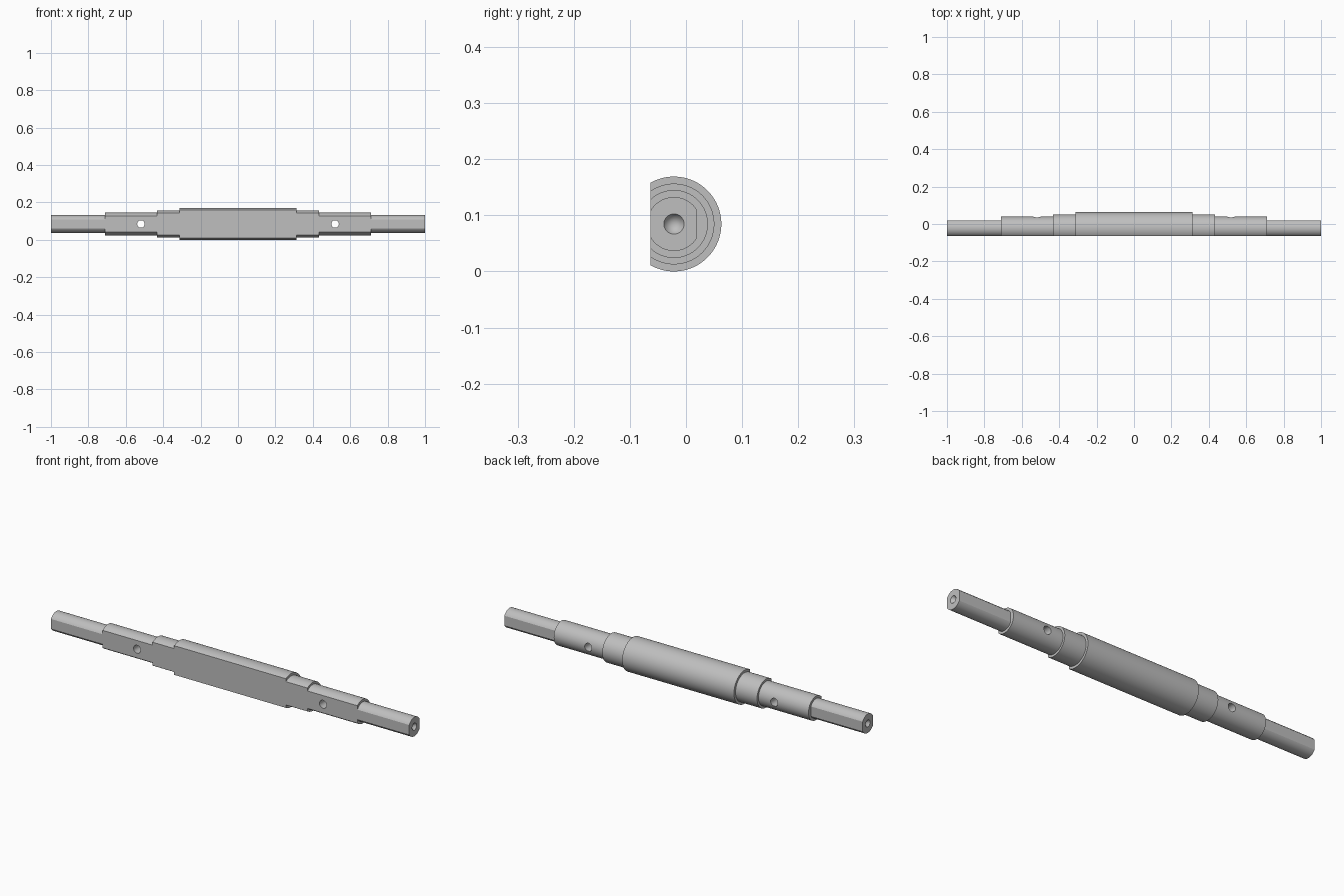
import bpy, bmesh, math
from mathutils import Matrix, Vector

cube = bpy.data.objects.get("Cube")
if cube:
    bpy.data.objects.remove(cube, do_unlink=True)

AXIS = Vector((0, -0.0215, 0.0845))   # shaft centre line
FLAT = 0.0415                         # distance of the flats from the centre line
END = 0.711                           # where the thin ends begin

steel = bpy.data.materials.new("steel_grey")
steel.use_nodes = True
colour = (0.52, 0.52, 0.52, 1)
steel.diffuse_color = colour
steel.node_tree.nodes["Principled BSDF"].inputs["Base Color"].default_value = colour


def make_object(name, bm):
    mesh = bpy.data.meshes.new(name)
    bmesh.ops.recalc_face_normals(bm, faces=bm.faces)
    bm.to_mesh(mesh)
    bm.free()
    mesh.materials.append(steel)
    obj = bpy.data.objects.new(name, mesh)
    bpy.context.collection.objects.link(obj)
    return obj


def box(name, low, high):
    bm = bmesh.new()
    size, mid = Vector(high) - Vector(low), (Vector(high) + Vector(low)) / 2
    bmesh.ops.create_cube(bm, size=1, matrix=Matrix.Translation(mid) @ Matrix.Diagonal(size).to_4x4())
    return make_object(name, bm)


# Stepped shaft: half profile (x, radius) from the centre-drill tip, mirrored
half = [(0.969, 0), (1, 0.018), (1, 0.048), (END, 0.048), (END, 0.0605),
        (0.432, 0.0605), (0.432, 0.072), (0.312, 0.072), (0.312, 0.0845)]
profile = half + [(-x, r) for x, r in reversed(half)]
bm = bmesh.new()
verts = [bm.verts.new(AXIS + Vector((x, r, 0))) for x, r in profile]
edges = [bm.edges.new(pair) for pair in zip(verts, verts[1:])]
bmesh.ops.spin(bm, geom=verts + edges, cent=AXIS, axis=(1, 0, 0),
               angle=math.tau, steps=96, use_duplicate=False)
bmesh.ops.remove_doubles(bm, verts=bm.verts, dist=0.00001)
shaft = make_object("stepped_shaft", bm)

# Cutters: long front flat, short back flats on the ends, cross holes
cutters = [box("front_flat_cutter", (-1.2, -0.4, -0.2), (1.2, AXIS.y - FLAT, 0.4))]
for side, label in ((1, "left"), (-1, "right")):
    xs = sorted((side * END, side * 1.2))
    cutters.append(box(label + "_back_flat_cutter", (xs[0], AXIS.y + FLAT, -0.2), (xs[1], 0.4, 0.4)))
    bm = bmesh.new()
    place = Matrix.Translation((side * 0.519, AXIS.y, AXIS.z)) @ Matrix.Rotation(math.pi / 2, 4, "X")
    bmesh.ops.create_cone(bm, cap_ends=True, segments=48, radius1=0.02, radius2=0.02,
                          depth=0.4, matrix=place)
    cutters.append(make_object(label + "_cross_hole_cutter", bm))

bpy.ops.object.select_all(action="DESELECT")
bpy.context.view_layer.objects.active = shaft
shaft.select_set(True)
for cutter in cutters:
    cutter.hide_render = True
    mod = shaft.modifiers.new(cutter.name, "BOOLEAN")
    mod.operation = "DIFFERENCE"
    mod.solver = "EXACT"
    mod.object = cutter
    bpy.ops.object.modifier_apply(modifier=mod.name)
for cutter in cutters:
    bpy.data.objects.remove(cutter, do_unlink=True)

bpy.ops.object.shade_smooth_by_angle(angle=math.radians(25))
